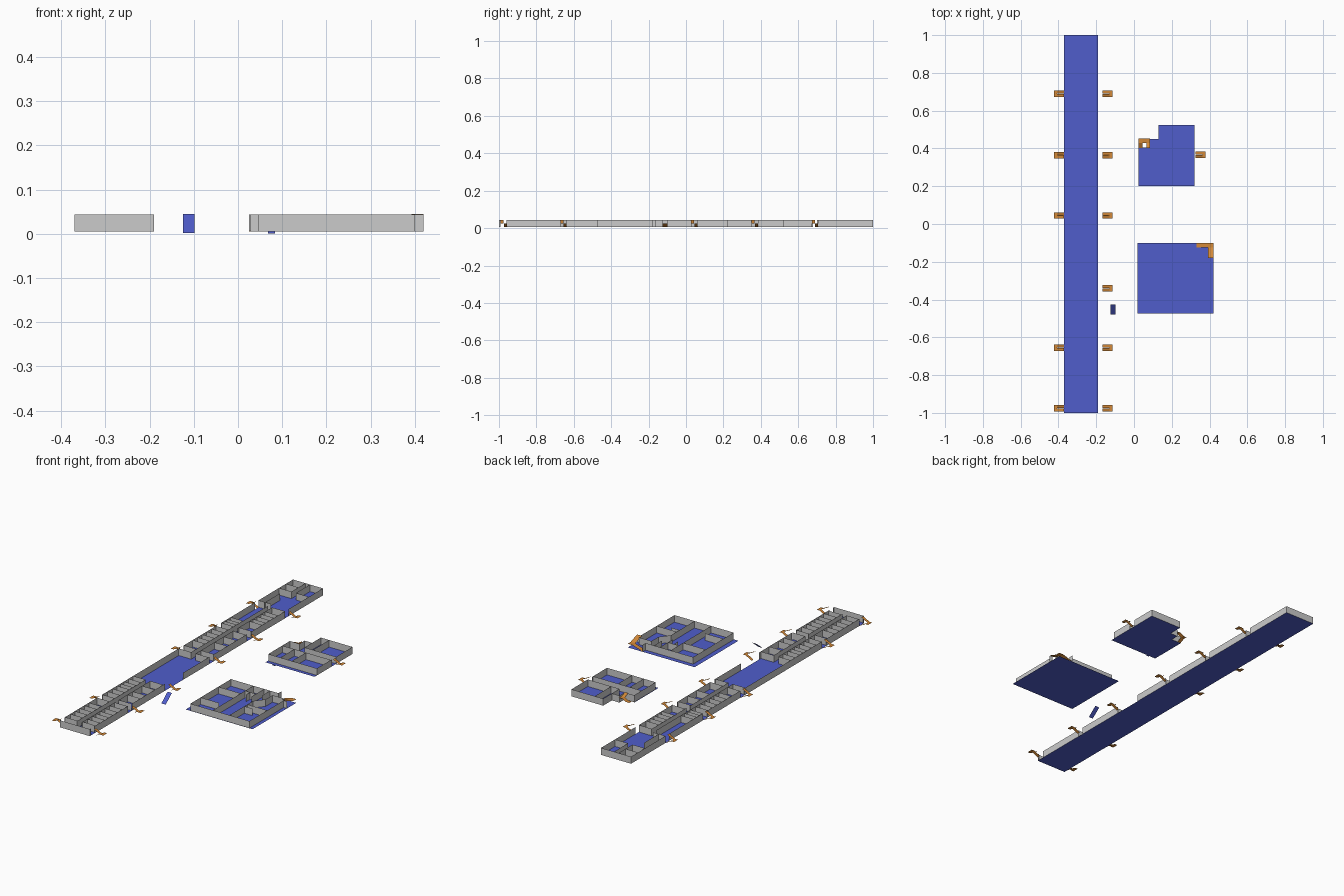
import bpy

FLOOR, BASE, TOP = 0.005, 0.005, 0.043


def material(name, color):
    m = bpy.data.materials.new(name)
    m.diffuse_color = color
    return m


BLUE = material("floor_blue", (0.08, 0.11, 0.6, 1))
ORANGE = material("stair_orange", (0.65, 0.25, 0.04, 1))


def mesh_object(name, verts, faces, mat=None):
    me = bpy.data.meshes.new(name)
    me.from_pydata(verts, [], faces)
    ob = bpy.data.objects.new(name, me)
    bpy.context.collection.objects.link(ob)
    if mat:
        me.materials.append(mat)
    return ob


def floor(name, outline):
    mesh_object(name, [(x, y, FLOOR) for x, y in outline], [range(len(outline))], BLUE)


def walls(name, segments, top=TOP):
    """Paper-thin upright panels, one per (x0, y0, x1, y1)."""
    v, f = [], []
    for x0, y0, x1, y1 in segments:
        n = len(v)
        v += [(x0, y0, BASE), (x1, y1, BASE), (x1, y1, top), (x0, y0, top)]
        f.append((n, n + 1, n + 2, n + 3))
    mesh_object(name, v, f)


def rise_x(x0, x1, y0, y1, z0, z1):
    return [(x0, y0, z0), (x1, y0, z1), (x1, y1, z1), (x0, y1, z0)]


def rise_y(x0, x1, y0, y1, z0, z1):
    return [(x0, y0, z0), (x1, y0, z0), (x1, y1, z1), (x0, y1, z1)]


def sheets(name, quads, mat):
    v = [p for q in quads for p in q]
    mesh_object(name, v, [range(4 * i, 4 * i + 4) for i in range(len(quads))], mat)


def switchback(name, x, y, d):
    """Two flights with an outer landing; starts at x, heads in direction d."""
    out, end, mid = x + d * 0.037, x + d * 0.053, 0.025
    sheets(name, [rise_x(x, out, y + 0.001, y + 0.017, FLOOR, mid),
                  rise_x(out, end, y - 0.017, y + 0.017, mid, mid),
                  rise_x(x, out, y - 0.017, y - 0.001, 0.044, mid)], ORANGE)


# Long block: floor
L, CL, CR, R = -0.37, -0.295, -0.268, -0.19
floor("long_floor", [(L, -1), (R, -1), (R, 1), (L, 1)])

# Long block: outer walls, interrupted by doorways at the stairs
stairs_y = [-0.975, -0.655, 0.045, 0.365, 0.69]


def pierced(x, gaps):
    segs, y = [], -1
    for a, b in gaps:
        if a > y:
            segs.append((x, y, x, a))
        y = b
    return segs + [(x, y, x, 1)]


doors = [(y - 0.016, y + 0.016) for y in stairs_y]
outer = [(L, -1, R, -1), (L, 1, R, 1)] + pierced(L, doors)
outer += pierced(R, sorted(doors + [(-0.356, -0.2)]))
walls("long_outer_walls", outer)

# Long block: corridor walls
walls("corridor_walls", [
    (CL, -0.96, CL, -0.37), (CL, 0.02, CL, 0.68), (CL, 0.88, CL, 1),
    (CR, -0.96, CR, -0.67), (CR, -0.64, CR, -0.37), (CR, 0.02, CR, 0.35),
    (CR, 0.38, CR, 0.68), (CR, 0.88, CR, 1), (-0.33, 0.70, -0.33, 0.83)])

# Long block: room dividers on both sides of the corridor
left_y = [0.94, 0.88, 0.705, 0.465, 0.435, 0.41, 0.385, 0.34, 0.30, 0.26, 0.22,
          0.18, 0.14, 0.065, 0.02, -0.37, -0.41, -0.45, -0.48, -0.51, -0.55,
          -0.59, -0.635, -0.68, -0.75, -0.79, -0.83, -0.87, -0.91, -0.955]
right_y = [0.88, 0.675, 0.615, 0.58, 0.545, 0.51, 0.48, 0.39, 0.34, 0.26, 0.18,
           0.065, 0.02, -0.37, -0.44, -0.52, -0.565, -0.64, -0.675, -0.72, -0.76,
           -0.80, -0.835, -0.87, -0.91, -0.95]
walls("room_dividers", [(L, y, CL, y) for y in left_y] + [(CR, y, R, y) for y in right_y])

# Long block: outside stairs
for i, y in enumerate(stairs_y + [-0.34]):
    switchback(f"right_stair_{i}", -0.168, y, 1)
    if y != -0.34:
        switchback(f"left_stair_{i}", -0.37, y, -1)

# Entrance ramp
sheets("entrance_ramp", [rise_y(-0.124, -0.098, -0.48, -0.427, 0.002, 0.045)], BLUE)

# Square house: floor, walls and corner stair
floor("square_floor", [(0.018, -0.475), (0.42, -0.475), (0.42, -0.1), (0.018, -0.1)])
walls("square_outer_walls", [
    (0.045, -0.473, 0.40, -0.473), (0.045, -0.473, 0.045, -0.125),
    (0.045, -0.125, 0.33, -0.125), (0.33, -0.125, 0.33, -0.1),
    (0.40, -0.473, 0.40, -0.18), (0.40, -0.18, 0.42, -0.18)])
walls("square_inner_walls", [
    (0.045, -0.233, 0.18, -0.233), (0.18, -0.125, 0.18, -0.35),
    (0.18, -0.195, 0.245, -0.195), (0.21, -0.195, 0.21, -0.233),
    (0.245, -0.125, 0.245, -0.235), (0.28, -0.125, 0.28, -0.195),
    (0.28, -0.27, 0.28, -0.473), (0.28, -0.27, 0.32, -0.22),
    (0.32, -0.22, 0.32, -0.16), (0.32, -0.16, 0.395, -0.16),
    (0.045, -0.385, 0.155, -0.385), (0.28, -0.32, 0.40, -0.32),
    (0.28, -0.345, 0.33, -0.345), (0.18, -0.35, 0.18, -0.473)])
sheets("square_corner_stair", [
    rise_x(0.33, 0.392, -0.125, -0.1, FLOOR, 0.025),
    rise_x(0.392, 0.42, -0.125, -0.1, 0.025, 0.025),
    rise_y(0.392, 0.42, -0.18, -0.125, 0.045, 0.025)], ORANGE)

# Notched house: floor, walls and stairs
notched = [(0.025, 0.2), (0.32, 0.2), (0.32, 0.525), (0.13, 0.525),
           (0.13, 0.45), (0.085, 0.45), (0.085, 0.405), (0.025, 0.405)]
floor("notched_floor", notched)
loop = [(a + b) for a, b in zip(notched, notched[1:] + notched[:1])]
loop[0] = (0.028, 0.22, 0.32, 0.22)
loop[1:2] = [(0.32, 0.22, 0.32, 0.35), (0.32, 0.385, 0.32, 0.525)]
loop[-1] = (0.028, 0.405, 0.028, 0.22)
walls("notched_outer_walls", loop)
walls("notched_inner_walls", [
    (0.18, 0.385, 0.18, 0.525), (0.13, 0.385, 0.32, 0.385), (0.13, 0.385, 0.13, 0.45),
    (0.028, 0.34, 0.32, 0.34), (0.10, 0.22, 0.10, 0.34), (0.17, 0.22, 0.17, 0.34)])
sheets("notched_corner_stair", [
    rise_y(0.025, 0.045, 0.402, 0.43, FLOOR, 0.02),
    rise_x(0.025, 0.045, 0.43, 0.452, 0.02, 0.02),
    rise_x(0.045, 0.065, 0.43, 0.452, 0.02, 0.032),
    rise_x(0.065, 0.085, 0.43, 0.452, 0.032, 0.032),
    rise_y(0.065, 0.085, 0.402, 0.43, 0.044, 0.032)], ORANGE)
switchback("notched_side_stair", 0.326, 0.367, 1)

# Small doorstep under the notched house
sheets("doorstep", [[(0.068, 0.2, 0), (0.084, 0.2, 0), (0.084, 0.2, FLOOR), (0.068, 0.2, FLOOR)]], BLUE)
